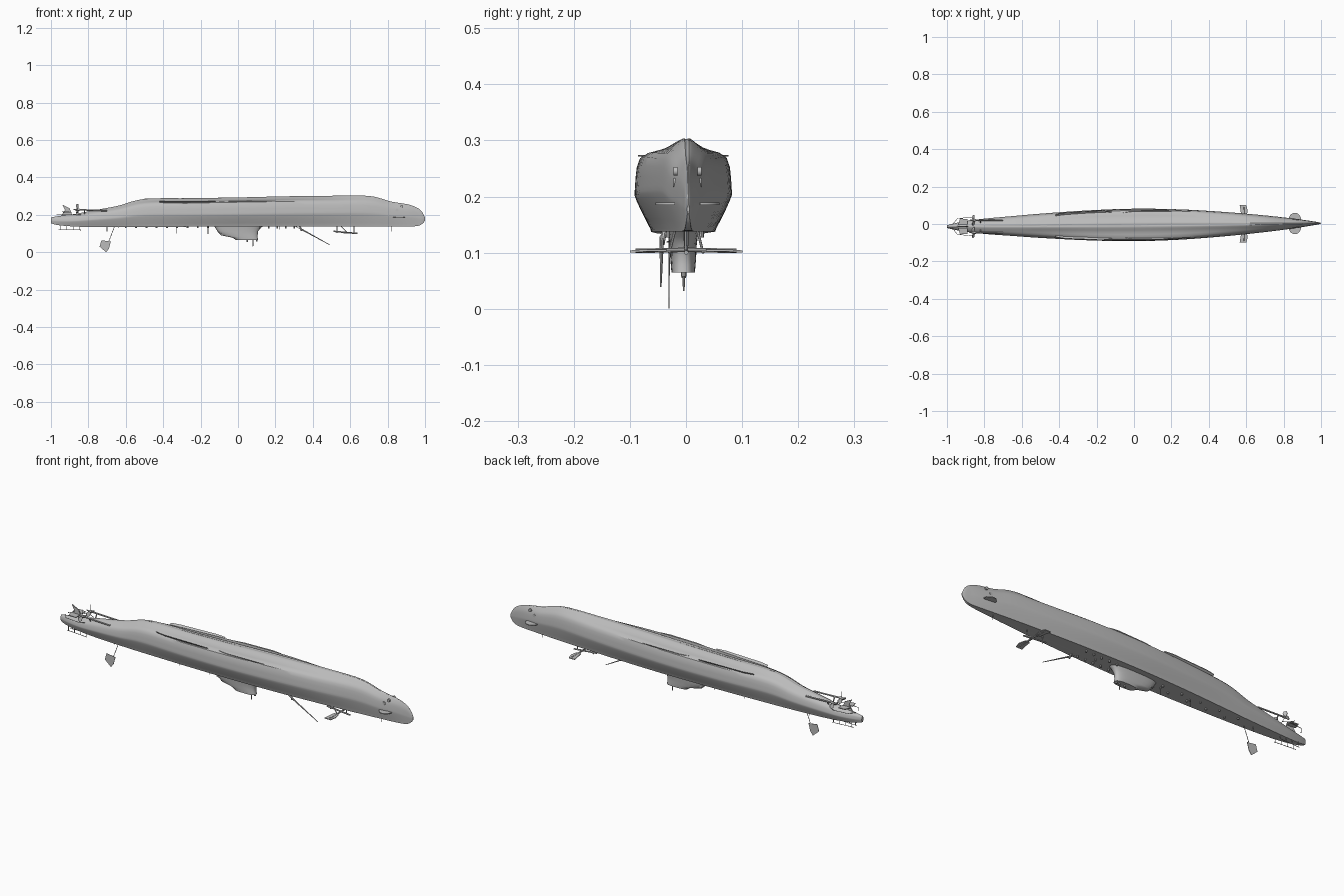
import bpy, bmesh, math
from mathutils import Vector, Matrix

if "Cube" in bpy.data.objects:
    bpy.data.objects.remove(bpy.data.objects["Cube"])

grey = bpy.data.materials.new("hull_grey")
grey.use_nodes = True
GREY = (0.5, 0.5, 0.5, 1)
grey.diffuse_color = GREY
grey.node_tree.nodes["Principled BSDF"].inputs["Base Color"].default_value = GREY


def centre(x):
    """Sideways position of the hull's centre line."""
    return -0.005 + 0.009 * x


def finish(bm, name, angle=35):
    bmesh.ops.recalc_face_normals(bm, faces=bm.faces)
    mesh = bpy.data.meshes.new(name)
    bm.to_mesh(mesh)
    bm.free()
    ob = bpy.data.objects.new(name, mesh)
    bpy.context.collection.objects.link(ob)
    mesh.materials.append(grey)
    bpy.ops.object.select_all(action='DESELECT')
    ob.select_set(True)
    bpy.context.view_layer.objects.active = ob
    bpy.ops.object.shade_smooth_by_angle(angle=math.radians(angle))
    return ob


def spline(points, steps):
    """Smooth curve through tuples of any size."""
    out = []
    for i in range(len(points) - 1):
        p = [points[min(max(i + k, 0), len(points) - 1)] for k in (-1, 0, 1, 2)]
        for s in range(steps):
            t = s / steps
            out.append(tuple(b + 0.5 * t * (c - a + t * (2*a - 5*b + 4*c - d + t * (3*(b - c) + d - a)))
                             for a, b, c, d in zip(*p)))
    return out + [points[-1]]


def loft(name, rings, angle=35):
    bm = bmesh.new()
    loops = [[bm.verts.new(p) for p in r] for r in rings]
    n = len(loops[0])
    for a, b in zip(loops, loops[1:]):
        for i in range(n):
            bm.faces.new((a[i], a[(i + 1) % n], b[(i + 1) % n], b[i]))
    bm.faces.new(loops[0])
    bm.faces.new(loops[-1])
    return finish(bm, name, angle)


def plate(name, outline, offset):
    """Flat outline thickened along the offset vector."""
    bm = bmesh.new()
    face = bm.faces.new([bm.verts.new(p) for p in outline])
    res = bmesh.ops.extrude_face_region(bm, geom=[face])
    verts = [v for v in res["geom"] if isinstance(v, bmesh.types.BMVert)]
    bmesh.ops.translate(bm, verts=verts, vec=offset)
    return finish(bm, name, 20)


def rod(name, a, b, r=0.002, r2=None, sides=8):
    a, b = Vector(a), Vector(b)
    bm = bmesh.new()
    turn = (b - a).to_track_quat('Z', 'Y').to_matrix().to_4x4()
    bmesh.ops.create_cone(bm, cap_ends=True, segments=sides, radius1=r, radius2=r if r2 is None else r2,
                          depth=(b - a).length, matrix=Matrix.Translation((a + b) / 2) @ turn)
    return finish(bm, name)


# Hull stations: x, half width, top, bottom, squareness of the upper corner
stations = [
    (-1.0, 0.007, 0.186, 0.155, 0.3), (-0.96, 0.017, 0.193, 0.145, 0.3),
    (-0.88, 0.031, 0.203, 0.138, 0.3), (-0.78, 0.042, 0.222, 0.135, 0.3),
    (-0.64, 0.053, 0.248, 0.134, 0.4), (-0.5, 0.064, 0.284, 0.135, 0.6),
    (-0.25, 0.079, 0.288, 0.137, 0.9), (0.0, 0.086, 0.292, 0.138, 1.0),
    (0.25, 0.08, 0.298, 0.138, 0.9), (0.5, 0.063, 0.301, 0.138, 0.6),
    (0.7, 0.044, 0.3, 0.138, 0.4), (0.82, 0.03, 0.27, 0.138, 0.3),
    (0.91, 0.018, 0.255, 0.138, 0.2), (0.96, 0.01, 0.236, 0.141, 0.2),
    (0.985, 0.006, 0.214, 0.152, 0.2), (1.0, 0.002, 0.185, 0.17, 0.2)]
rings = []
for x, w, top, low, k in spline(stations, 5):
    h = top - low
    half = spline([(0.03 * w, low), (0.62 * w, low), (0.68 * w, low + 0.03 * h),
                   (0.97 * w, low + 0.36 * h), (w, low + 0.5 * h),
                   ((0.8 + 0.1 * k) * w, low + (0.74 + 0.1 * k) * h),
                   (0.45 * w, low + 0.92 * h), (0.15 * w, top), (0.03 * w, top)], 3)
    ring = half + [(-y, z) for y, z in reversed(half)]
    rings.append([(x, centre(x) + y, z) for y, z in ring])
loft("hull", rings, 30)

# Keel strip and paired bilge keels with rows of slots
plate("keel_strip", [(-0.5, -0.013, 0.282), (0.68, -0.005, 0.298), (0.68, 0.005, 0.298), (-0.5, -0.005, 0.282)],
      (0, 0, 0.004))
for s, side in ((1, "left"), (-1, "right")):
    for n, (x0, x1) in enumerate(((-0.42, -0.12), (-0.06, 0.2))):
        outline = []
        for x, d in ((x0, 0.066), (x0 + 0.05, 0.074), (x1 - 0.05, 0.08), (x1, 0.074)):
            outline.append((x, centre(x) + s * d * (1 - 0.5 * x * x), 0.271))
        inner = [(x, y - s * 0.014, z - 0.012) for x, y, z in reversed(outline)]
        plate(f"bilge_keel_{side}_{n}", outline + inner, (0, 0, 0.003))

    # Bow planes folded out from the deck
    y0 = centre(0.59)
    plate(f"bow_plane_{side}", [(0.575, y0 + s * 0.035, 0.102), (0.57, y0 + s * 0.07, 0.102),
          (0.565, y0 + s * 0.1, 0.1), (0.6, y0 + s * 0.1, 0.1), (0.608, y0 + s * 0.07, 0.102),
          (0.6, y0 + s * 0.035, 0.102)], (0, 0, 0.004))
    rod(f"bow_plane_stock_{side}", (0.59, y0, 0.105), (0.59, y0 + s * 0.09, 0.103), 0.004)
    rod(f"bow_plane_strut_{side}", (0.55, y0 + s * 0.02, 0.14), (0.59, y0 + s * 0.03, 0.1), 0.0025)

    # Rounded forward fins
    y0 = centre(0.86)
    arc = [(0.86 + 0.033 * math.cos(a), y0 + s * (0.022 + 0.035 * math.sin(a)), 0.185)
           for a in (math.pi * i / 10 for i in range(11))]
    plate(f"forward_fin_{side}", arc, (0, 0, 0.004))

    # Anchor recess rims and bow tube covers
    for j in range(2):
        x, z = 0.85 + 0.025 * j, 0.225 + 0.02 * j
        rod(f"bow_cover_{side}_{j}", (x, centre(x) + s * 0.018, z), (x, centre(x) + s * 0.025, z), 0.008, sides=12)

    # Propeller with shaft and bracket
    px, py, pz = -0.86, centre(-0.86) + s * 0.033, 0.228
    rod(f"shaft_{side}", (-0.7, py, 0.222), (px - 0.01, py, pz), 0.004)
    rod(f"hub_{side}", (px + 0.012, py, pz), (px - 0.02, py, pz), 0.007, 0.002, 12)
    rod(f"shaft_bracket_{side}", (-0.82, centre(-0.82) + s * 0.015, 0.2), (-0.82, py, pz), 0.003)
    for b in range(3):
        a = math.pi / 2 + b * math.tau / 3
        out = Vector((0, math.cos(a), math.sin(a)))
        wide = Vector((0.6, -math.sin(a) * 0.8, math.cos(a) * 0.8))
        hub = Vector((px, py, pz))
        pts = [hub + out * r + wide * t for r, t in
               ((0.004, -0.004), (0.02, -0.011), (0.031, -0.006), (0.031, 0.006), (0.02, 0.011), (0.004, 0.004))]
        plate(f"blade_{side}_{b}", pts, (0.002, 0, 0))

    # Stern planes and guard rails
    y0 = centre(-0.91)
    plate(f"stern_plane_{side}", [(-0.89, y0 + s * 0.008, 0.212), (-0.89, y0 + s * 0.04, 0.212),
          (-0.93, y0 + s * 0.042, 0.214), (-0.94, y0 + s * 0.008, 0.214)], (0, 0, 0.004))
    rail = [(-0.97, 0.01), (-0.945, 0.042), (-0.87, 0.05), (-0.84, 0.035)]
    for n, (a, b) in enumerate(zip(rail, rail[1:])):
        rod(f"stern_guard_{side}_{n}", (a[0], y0 + s * a[1], 0.2), (b[0], y0 + s * b[1], 0.2), 0.0015, sides=6)
    rod(f"deck_rail_{side}", (-0.96, y0 + s * 0.012, 0.121), (-0.84, y0 + s * 0.02, 0.119), 0.0015, sides=6)
    for i in range(4):
        x = -0.95 + 0.035 * i
        rod(f"rail_post_{side}_{i}", (x, y0 + s * 0.015, 0.145), (x, y0 + s * 0.015, 0.12), 0.0015, sides=6)
    for i in range(5):
        x = 0.12 + 0.045 * i
        rod(f"deck_bollard_{side}_{i}", (x, centre(x) + s * 0.03, 0.14), (x, centre(x) + s * 0.03, 0.127), 0.004)

# Rudder
plate("rudder", [(-0.885, -0.015, 0.195), (-0.9, -0.015, 0.235), (-0.94, -0.015, 0.255),
      (-0.925, -0.015, 0.225), (-0.95, -0.015, 0.19)], (0, 0.005, 0))

# Tower casing beneath the hull, lofted downwards
tower = []
for z, x0, x1, w in ((0.145, -0.13, 0.14, 0.028), (0.128, -0.12, 0.12, 0.026), (0.112, -0.11, 0.108, 0.024),
                     (0.09, -0.09, 0.105, 0.023), (0.078, -0.03, 0.105, 0.022), (0.065, -0.01, 0.108, 0.021)):
    ring = []
    for i in range(28):
        a = math.tau * i / 28
        c, s = math.cos(a), math.sin(a)
        ring.append(((x0 + x1) / 2 + (x1 - x0) / 2 * math.copysign(abs(c) ** 0.7, c),
                     -0.005 + w * math.copysign(abs(s) ** 0.7, s), z))
    tower.append(ring)
loft("tower", tower, 40)
rod("periscope", (0.08, -0.004, 0.07), (0.08, -0.004, 0.032), 0.003, 0.0015)
rod("short_periscope", (0.05, -0.004, 0.07), (0.05, -0.004, 0.055), 0.004)
rod("tower_lamp", (0.1, -0.004, 0.07), (0.1, -0.004, 0.057), 0.005)
plate("gun_platform", [(-0.11, -0.02, 0.108), (-0.03, -0.024, 0.085), (-0.03, 0.014, 0.085), (-0.11, 0.01, 0.108)],
      (0, 0, 0.004))

# Slanted boom with its stays
rod("boom", (0.33, -0.043, 0.128), (0.49, -0.045, 0.04), 0.004, 0.0015)
rod("boom_mount", (0.33, -0.038, 0.142), (0.34, -0.043, 0.115), 0.005)
rod("boom_stay", (0.3, -0.043, 0.142), (0.4, -0.044, 0.09), 0.0015)

# Bow plane support frame
rod("plane_beam", (0.51, centre(0.55), 0.112), (0.64, centre(0.6), 0.1), 0.004)
for x in (0.53, 0.62):
    rod("plane_post", (x, centre(x), 0.142), (x, centre(x), 0.102), 0.003)

# Flag on its staff
rod("flag_staff", (-0.66, -0.03, 0.138), (-0.69, -0.03, 0.06), 0.0015)
plate("flag", [(-0.73, -0.031, 0.064), (-0.68, -0.031, 0.057), (-0.69, -0.031, 0.02), (-0.705, -0.031, 0.0),
      (-0.74, -0.031, 0.03)], (0, 0.002, 0))

# Small masts and deck fittings
for x, tip in ((-0.33, 0.1), (-0.16, 0.098), (0.82, 0.112), (-0.7, 0.11), (0.22, 0.122)):
    rod("deck_mast", (x, centre(x), 0.142), (x, centre(x), tip), 0.002)
for i in range(9):
    x = -0.6 + 0.055 * i
    rod("deck_fitting", (x, centre(x) + 0.015 * (-1) ** i, 0.14), (x, centre(x) + 0.015 * (-1) ** i, 0.129), 0.005)
